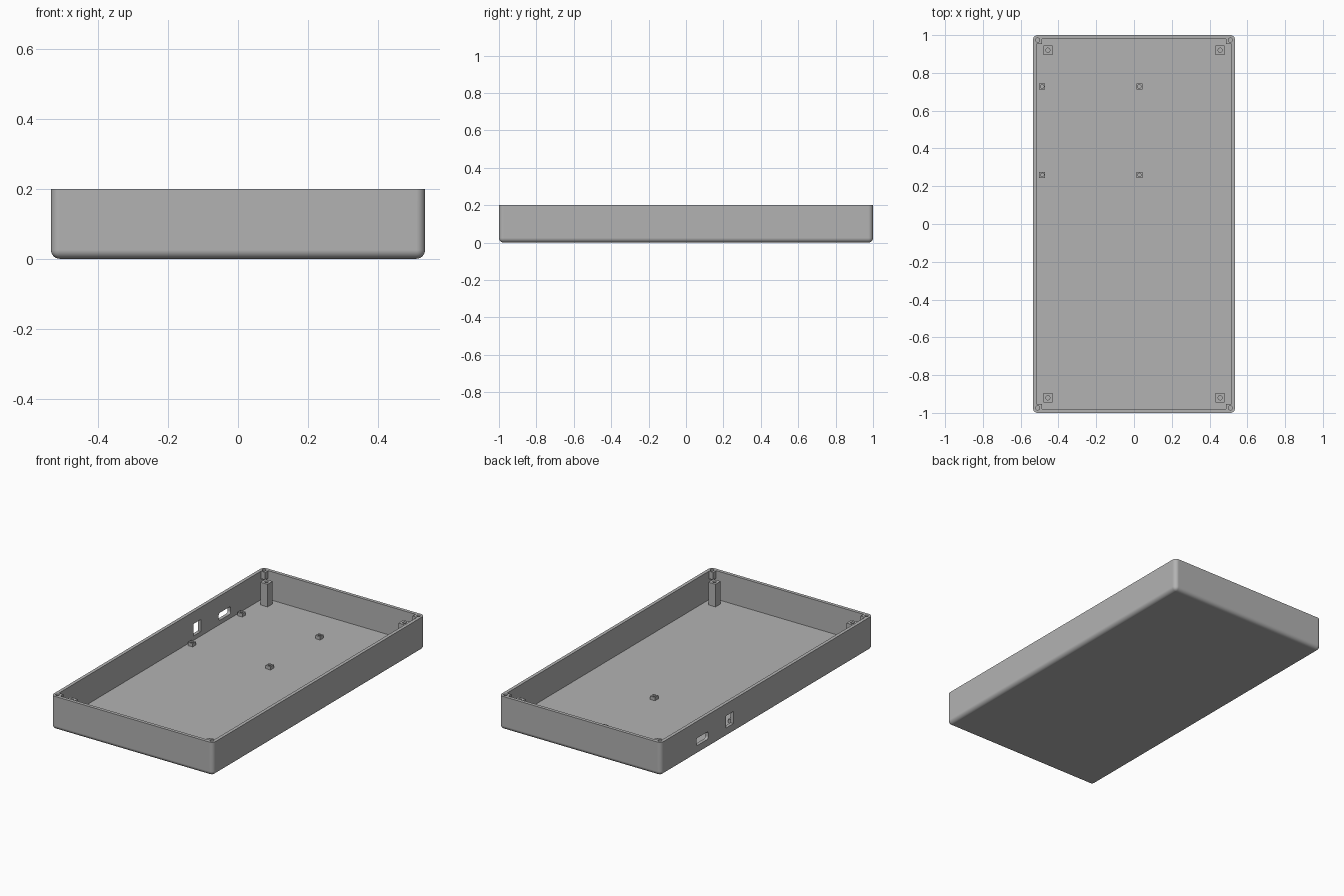
import bpy, bmesh

if "Cube" in bpy.data.objects:
    bpy.data.objects.remove(bpy.data.objects["Cube"], do_unlink=True)

HX, HY, H = 0.535, 1.0, 0.2      # half width, half depth, height
WALL, FLOOR = 0.02, 0.03

grey = bpy.data.materials.new("plain grey")
grey.use_nodes = True
COLOUR = (0.45, 0.45, 0.45, 1)
grey.diffuse_color = COLOUR
grey.node_tree.nodes["Principled BSDF"].inputs["Base Color"].default_value = COLOUR


def finish(name, bm):
    mesh = bpy.data.meshes.new(name)
    bm.to_mesh(mesh)
    bm.free()
    obj = bpy.data.objects.new(name, mesh)
    bpy.context.collection.objects.link(obj)
    mesh.materials.append(grey)
    return obj


def box(name, lo, hi, radius=0, rounded=None):
    """Box between two corners; edges chosen by rule are rounded."""
    bm = bmesh.new()
    bmesh.ops.create_cube(bm, size=1)
    for v in bm.verts:
        v.co = [(a + b) / 2 + c * (b - a) for a, b, c in zip(lo, hi, v.co)]
    if radius:
        edges = [e for e in bm.edges if rounded(e)]
        bmesh.ops.bevel(bm, geom=edges, offset=radius, segments=6,
                        profile=0.5, affect='EDGES')
    return finish(name, bm)


def pin(x, y, z0, z1, r):
    """Round cutter for a screw hole."""
    bm = bmesh.new()
    bmesh.ops.create_cone(bm, cap_ends=True, segments=24, radius1=r, radius2=r, depth=z1 - z0)
    bmesh.ops.translate(bm, verts=bm.verts, vec=(x, y, (z0 + z1) / 2))
    return finish("hole_cutter", bm)


def select(obj):
    bpy.ops.object.select_all(action='DESELECT')
    obj.select_set(True)
    bpy.context.view_layer.objects.active = obj


def cut(obj, cutter):
    """Subtract the cutter, then discard it."""
    mod = obj.modifiers.new("cut", 'BOOLEAN')
    mod.operation, mod.solver, mod.object = 'DIFFERENCE', 'EXACT', cutter
    select(obj)
    bpy.ops.object.modifier_apply(modifier=mod.name)
    bpy.data.objects.remove(cutter, do_unlink=True)


def standoff(name, x, y, half, top, r, hole_bottom):
    """Square post with a screw hole in its top."""
    post = box(name, (x - half, y - half, FLOOR - 0.01), (x + half, y + half, top))
    cut(post, pin(x, y, hole_bottom, top + 0.02, r))


# Tray shell: rounded everywhere except the rim
tray = box("tray", (-HX, -HY, 0), (HX, HY, H), 0.025,
           lambda e: min(v.co.z for v in e.verts) < H / 2)

# Cavity, leaving a screw boss hanging in each top corner
cavity = box("cavity_cutter", (WALL - HX, WALL - HY, FLOOR), (HX - WALL, HY - WALL, H + 0.1))
corners = [(sx, sy) for sx in (-1, 1) for sy in (-1, 1)]
for sx, sy in corners:
    xs = sorted((sx * 0.487, sx * 0.6))
    ys = sorted((sy * 0.952, sy * 1.1))
    cut(cavity, box("boss_space", (xs[0], ys[0], 0.155), (xs[1], ys[1], H + 0.2)))
cut(tray, cavity)
for sx, sy in corners:
    cut(tray, pin(sx * 0.51, sy * 0.974, 0.165, H + 0.05, 0.011))

# Port openings through the right wall: a rounded slot and an upright window
cut(tray, box("slot_cutter", (-0.6, 0.553, 0.055), (-0.5, 0.667, 0.1), 0.014,
              lambda e: abs(e.verts[0].co.x - e.verts[1].co.x) > 0.05))
cut(tray, box("window_cutter", (-0.6, 0.317, 0.056), (-0.5, 0.385, 0.128)))

# Smooth the rounded edges while keeping large faces flat
select(tray)
bpy.ops.object.shade_smooth_by_angle()
tray.modifiers.new("flat_faces", 'WEIGHTED_NORMAL').keep_sharp = True

# Tall posts near the corners
for sx, sy in corners:
    standoff("tall_post", sx * 0.456, sy * 0.92, 0.024, 0.165, 0.011, 0.08)

# Short board supports
for x in (-0.486, 0.028):
    for y in (0.26, 0.728):
        standoff("board_support", x, y, 0.016, 0.05, 0.009, 0.032)
